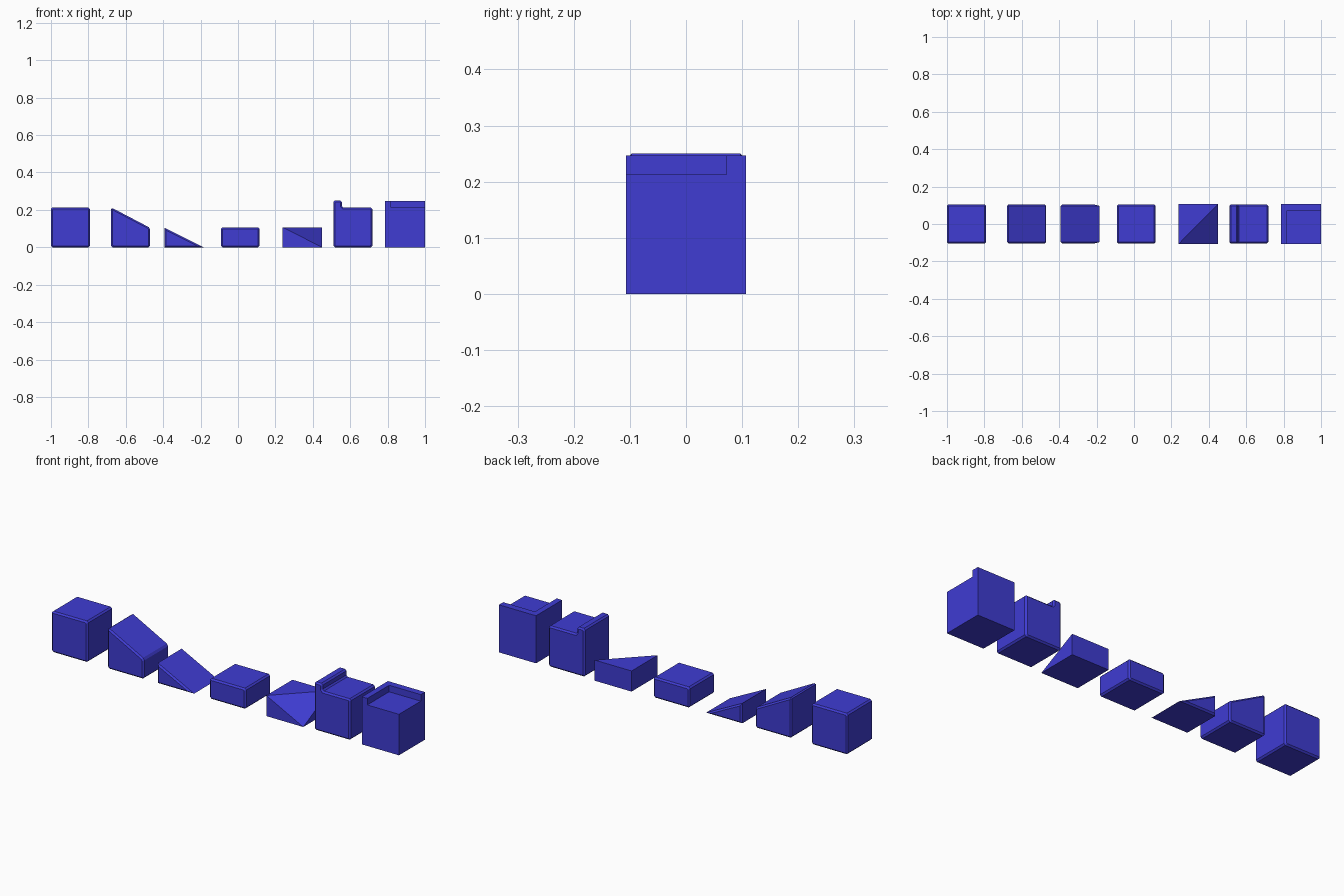
import bpy
import bmesh
from mathutils import Vector

if "Cube" in bpy.data.objects:
    bpy.data.objects.remove(bpy.data.objects["Cube"])

W = 0.208     # width of a tile
H = 0.213     # full height
HALF = 0.107  # half height
D = 0.105     # half depth
B = 0.008     # chamfer size

blue = bpy.data.materials.new("blue")
blue.diffuse_color = (0.05, 0.045, 0.65, 1)
blue.use_nodes = True
blue.node_tree.nodes["Principled BSDF"].inputs["Base Color"].default_value = blue.diffuse_color


def make(name, verts, faces):
    mesh = bpy.data.meshes.new(name)
    bm = bmesh.new()
    vs = [bm.verts.new(v) for v in verts]
    for f in faces:
        bm.faces.new([vs[i] for i in f])
    bmesh.ops.recalc_face_normals(bm, faces=bm.faces)
    bm.to_mesh(mesh)
    bm.free()
    mesh.materials.append(blue)
    obj = bpy.data.objects.new(name, mesh)
    bpy.context.collection.objects.link(obj)
    return obj


def chamfer(points, keep=()):
    """Cut each corner of a profile, except the indices in keep."""
    out = []
    for i, p in enumerate(points):
        p = Vector(p)
        if i in keep:
            out.append(p)
            continue
        for q in (points[i - 1], points[(i + 1) % len(points)]):
            out.append(p + (Vector(q) - p).normalized() * B)
    return out


def inset(points, dist):
    """Mitred inset of a counter-clockwise profile."""
    out = []
    n = len(points)
    for i, p in enumerate(points):
        d0 = (p - points[i - 1]).normalized()
        d1 = (points[(i + 1) % n] - p).normalized()
        n0, n1 = Vector((-d0.y, d0.x)), Vector((-d1.y, d1.x))
        out.append(p + (n0 + n1) * dist / (1 + n0.dot(n1)))
    return out


def tile(name, x, profile, keep=()):
    """Profile in x/z lofted along y with chamfered ends."""
    outer = chamfer(profile, keep)
    inner = inset(outer, B)
    n = len(outer)
    rings = [(inner, -D), (outer, -D + B), (outer, D - B), (inner, D)]
    verts = [(x + p.x, y, p.y) for ring, y in rings for p in ring]
    faces = [[r * n + i, r * n + (i + 1) % n, (r + 1) * n + (i + 1) % n, (r + 1) * n + i]
             for r in range(3) for i in range(n)]
    faces += [list(range(n)), list(range(3 * n, 4 * n))]
    return make(name, verts, faces)


# Chamfered tiles
tile("full_block", -1.0, [(0, 0), (W, 0), (W, H), (0, H)])
tile("upper_slope", -0.678, [(0, 0), (W, 0), (W, 0.104), (0, H)])
tile("lower_slope", -0.392, [(0, 0), (W, 0), (0, 0.104)], keep=(0, 1, 2))
tile("half_block", -0.092, [(0, 0), (W, 0), (W, HALF), (0, HALF)])
tile("edge_lip_block", 0.51,
     [(0, 0), (W, 0), (W, H), (0.052, H), (0.045, H + 0.008), (0.045, 0.25), (0, 0.25)],
     keep=(3, 4))

# Sharp corner slope: three high corners, front right corner drops to the ground
x0, x1, d = 0.238, 0.45, 0.107
make("corner_slope",
     [(x0, -d, 0), (x1, -d, 0), (x1, d, 0), (x0, d, 0),
      (x0, -d, HALF), (x1, d, HALF), (x0, d, HALF)],
     [(0, 1, 2, 3), (0, 1, 4), (1, 2, 5), (2, 3, 6, 5), (3, 0, 4, 6),
      (4, 5, 6), (4, 1, 5)])

# Sharp block with an L-shaped lip along its left and back edges
x0, x1, xi, yi, top = 0.787, 1.0, 0.818, 0.072, 0.247
make("corner_lip_block",
     [(x0, -d, 0), (x1, -d, 0), (x1, d, 0), (x0, d, 0),
      (xi, -d, H), (x1, -d, H), (x1, yi, H), (xi, yi, H),
      (x0, -d, top), (xi, -d, top), (xi, yi, top), (x1, yi, top), (x1, d, top), (x0, d, top)],
     [(0, 1, 2, 3), (0, 1, 5, 4, 9, 8), (1, 2, 12, 11, 6, 5), (2, 3, 13, 12), (3, 0, 8, 13),
      (4, 5, 6, 7), (4, 7, 10, 9), (7, 6, 11, 10), (8, 9, 10, 11, 12, 13)])
